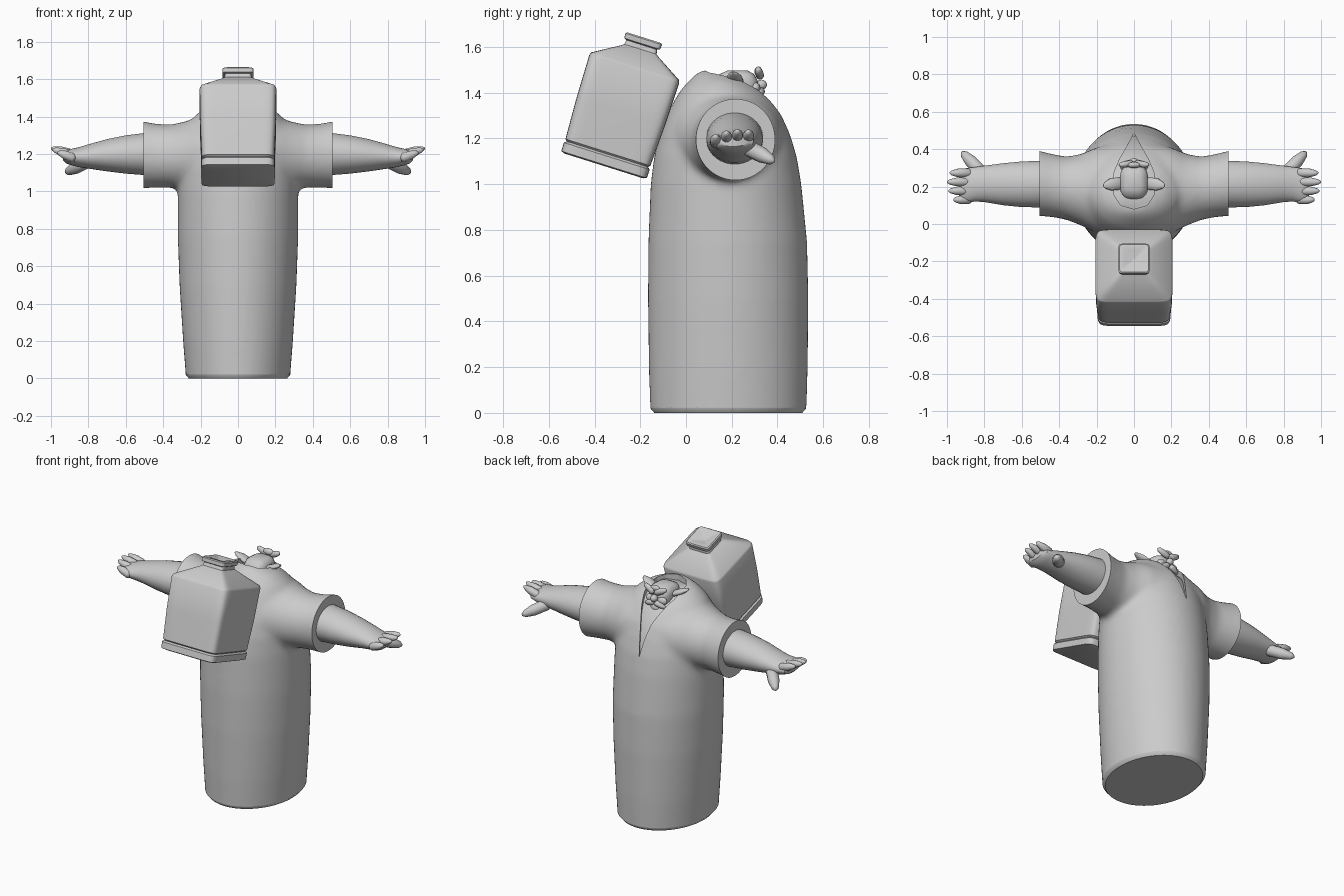
import bpy, bmesh, math
from mathutils import Vector, Matrix

cube = bpy.data.objects.get("Cube")
if cube:
    bpy.data.objects.remove(cube, do_unlink=True)

clay = bpy.data.materials.new("clay_grey")
clay.use_nodes = True
clay.diffuse_color = (0.6, 0.6, 0.6, 1)
clay.node_tree.nodes["Principled BSDF"].inputs["Base Color"].default_value = clay.diffuse_color


def activate(ob):
    bpy.ops.object.select_all(action='DESELECT')
    ob.select_set(True)
    bpy.context.view_layer.objects.active = ob


def make(name, bm, angle=40):
    bmesh.ops.recalc_face_normals(bm, faces=bm.faces)
    mesh = bpy.data.meshes.new(name)
    bm.to_mesh(mesh)
    bm.free()
    ob = bpy.data.objects.new(name, mesh)
    bpy.context.collection.objects.link(ob)
    mesh.materials.append(clay)
    activate(ob)
    bpy.ops.object.shade_smooth_by_angle(angle=math.radians(angle))
    return ob


def modify(ob, kind, apply=True, **settings):
    mod = ob.modifiers.new(kind.title(), kind)
    for key, value in settings.items():
        setattr(mod, key, value)
    if apply:
        activate(ob)
        bpy.ops.object.modifier_apply(modifier=mod.name)


def loft(bm, rings, sides=32, power=2):
    """Skin closed superellipse rings, each given as centre, half axis, half axis."""
    def bend(t):
        return math.copysign(abs(t) ** (2 / power), t)
    loops = []
    for centre, u, v in rings:
        turns = [math.tau * (i + 0.5) / sides for i in range(sides)]
        loops.append([bm.verts.new(Vector(centre) + Vector(u) * bend(math.cos(a))
                                   + Vector(v) * bend(math.sin(a))) for a in turns])
    for a, b in zip(loops, loops[1:]):
        for i in range(sides):
            j = (i + 1) % sides
            bm.faces.new((a[i], a[j], b[j], b[i]))
    bm.faces.new(loops[0][::-1])
    bm.faces.new(loops[-1])


def upright(rows, inset=0.0):
    """Rings from height, back y, front y and half width."""
    return [((0, (a + b) / 2, z - inset), (w - inset, 0, 0), (0, (b - a) / 2 - inset, 0))
            for z, a, b, w in rows]


def sideways(rows):
    """Rings along x from x, low y, high y, low z, high z."""
    return [((x, (a + b) / 2, (c + d) / 2), (0, (b - a) / 2, 0), (0, 0, (d - c) / 2))
            for x, a, b, c, d in rows]


def finger(bm, start, end, radius, flat=1.0, tip=0.55):
    """Rounded tapering tube."""
    start, end = Vector(start), Vector(end)
    axis = (end - start).normalized()
    u = axis.cross((0, 0, 1)).normalized()
    v = u.cross(axis)
    rings = []
    for t, r in ((0, 0.6), (0.15, 1), (0.6, 0.95), (0.9, tip), (1, tip * 0.3)):
        rings.append((start.lerp(end, t), u * radius * r, v * radius * r * flat))
    loft(bm, rings, 12)


def ball(bm, centre, size, turn=0):
    m = Matrix.Translation(centre) @ Matrix.Rotation(turn, 4, 'X') @ Matrix.Diagonal((*size, 1))
    bmesh.ops.create_uvsphere(bm, u_segments=20, v_segments=12, radius=1, matrix=m)


# Robe: trunk and flared sleeves fused into one soft surface
trunk = [(-0.06, -0.155, 0.525, 0.275), (0.02, -0.157, 0.527, 0.28), (0.2, -0.163, 0.533, 0.294),
         (0.5, -0.167, 0.536, 0.313), (0.75, -0.165, 0.53, 0.322), (1.0, -0.155, 0.505, 0.322),
         (1.12, -0.14, 0.485, 0.318), (1.22, -0.115, 0.455, 0.305), (1.3, -0.085, 0.42, 0.285),
         (1.36, -0.055, 0.38, 0.26), (1.41, -0.025, 0.335, 0.225), (1.45, 0.01, 0.28, 0.175),
         (1.48, 0.04, 0.21, 0.11), (1.5, 0.07, 0.13, 0.03)]
sleeve = [(0.05, -0.06, 0.44, 1.02, 1.42), (0.2, -0.05, 0.41, 1.0, 1.4), (0.28, -0.01, 0.375, 1.01, 1.375),
          (0.36, 0.022, 0.36, 1.02, 1.358), (0.44, 0.037, 0.375, 1.02, 1.362),
          (0.5, 0.042, 0.39, 1.017, 1.374), (0.57, 0.045, 0.405, 1.01, 1.385)]
bm = bmesh.new()
loft(bm, upright(trunk), 48)
for side in (1, -1):
    loft(bm, [((side * c[0], c[1], c[2]), u, v) for c, u, v in sideways(sleeve)], 40)
robe = make("robe", bm)
modify(robe, 'REMESH', mode='VOXEL', voxel_size=0.016)
modify(robe, 'SMOOTH', factor=0.5, iterations=12)

# Flat cuffs and chamfered hem
bm = bmesh.new()
bm.from_mesh(robe.data)
for point, normal in (((0.505, 0, 0), (1, 0, 0)), ((-0.505, 0, 0), (-1, 0, 0)), ((0, 0, 0.02), (0, 0, -1))):
    geom = bm.verts[:] + bm.edges[:] + bm.faces[:]
    bmesh.ops.bisect_plane(bm, geom=geom, plane_co=point, plane_no=normal, clear_outer=True)
    rim = [e for e in bm.edges if e.is_boundary]
    cap = bmesh.ops.holes_fill(bm, edges=rim, sides=0)["faces"]
hem = bmesh.ops.extrude_face_region(bm, geom=cap)["geom"]
bmesh.ops.delete(bm, geom=cap, context='FACES_ONLY')
for v in (g for g in hem if isinstance(g, bmesh.types.BMVert)):
    v.co = (v.co.x * 0.94, 0.185 + (v.co.y - 0.185) * 0.95, 0)
bmesh.ops.recalc_face_normals(bm, faces=bm.faces)
bm.to_mesh(robe.data)
bm.free()

# Teardrop neck opening
half = [(0.0, 0.485), (0.035, 0.42), (0.075, 0.35), (0.105, 0.28), (0.115, 0.22),
        (0.105, 0.15), (0.07, 0.1), (0.0, 0.08)]
outline = half + [(-x, y) for x, y in half[-2:0:-1]]
bm = bmesh.new()
base = bm.faces.new([bm.verts.new((x, y, 1.05)) for x, y in outline])
top = bmesh.ops.extrude_face_region(bm, geom=[base])["geom"]
bmesh.ops.translate(bm, vec=(0, 0, 0.7), verts=[g for g in top if isinstance(g, bmesh.types.BMVert)])
cutter = make("neck_cutter", bm)
modify(robe, 'BOOLEAN', operation='DIFFERENCE', object=cutter, solver='EXACT')
bpy.data.objects.remove(cutter, do_unlink=True)
activate(robe)
bpy.ops.object.shade_smooth_by_angle(angle=math.radians(40))

# Chest showing inside the opening
bm = bmesh.new()
loft(bm, upright(trunk[5:-1], 0.022), 48)
make("chest", bm)

# Arms and hands, mirrored
arm = [(0.42, 0.085, 0.34, 1.085, 1.315), (0.5, 0.088, 0.338, 1.087, 1.313), (0.6, 0.09, 0.335, 1.095, 1.3),
       (0.7, 0.1, 0.325, 1.107, 1.28), (0.8, 0.117, 0.312, 1.122, 1.252), (0.85, 0.12, 0.305, 1.13, 1.237),
       (0.89, 0.113, 0.3, 1.14, 1.228), (0.92, 0.115, 0.295, 1.15, 1.222), (0.935, 0.14, 0.27, 1.165, 1.21)]
bm = bmesh.new()
loft(bm, sideways(arm), 32)
modify(make("arms", bm), 'MIRROR', apply=False)
bm = bmesh.new()
for y, z, reach in ((0.13, 1.19, 0.965), (0.177, 1.205, 0.992), (0.225, 1.212, 1.0), (0.273, 1.21, 0.985)):
    finger(bm, (0.87, y, z - 0.015), (reach, y, z + 0.02), 0.025)
finger(bm, (0.8, 0.26, 1.165), (0.92, 0.385, 1.1), 0.036, tip=0.6)
modify(make("fingers", bm, 60), 'MIRROR', apply=False)

# Tilted square jar
jar = [(0, 0.18), (0.006, 0.196), (0.045, 0.197), (0.054, 0.186), (0.062, 0.195), (0.25, 0.203),
       (0.445, 0.206), (0.458, 0.2), (0.525, 0.088), (0.535, 0.074), (0.555, 0.07), (0.56, 0.082),
       (0.582, 0.084), (0.588, 0.078), (0.587, 0.05), (0.565, 0.012)]
bm = bmesh.new()
loft(bm, [((0, 0, s), (r, 0, 0), (0, r, 0)) for s, r in jar], 64, 10)
tilt = Matrix.Translation((0, -0.36, 1.08)) @ Matrix.Rotation(math.radians(-17.5), 4, 'X')
bmesh.ops.transform(bm, matrix=tilt, verts=bm.verts)
make("jar", bm, 35)

# Small head tipped forward between the shoulders
bm = bmesh.new()
loft(bm, upright([(1.34, 0.15, 0.29, 0.06), (1.4, 0.125, 0.315, 0.074), (1.45, 0.13, 0.315, 0.076),
                  (1.48, 0.145, 0.3, 0.068), (1.497, 0.18, 0.27, 0.04)]), 24, 3)
make("head", bm, 60)

# Ears, cheeks, brows and moustache, mirrored
bm = bmesh.new()
finger(bm, (0.06, 0.22, 1.44), (0.165, 0.205, 1.49), 0.035, 0.5, 0.5)
ball(bm, (0.04, 0.305, 1.42), (0.035, 0.02, 0.025))
finger(bm, (0.005, 0.325, 1.47), (0.08, 0.315, 1.505), 0.018, 1.1, 0.7)
finger(bm, (0.005, 0.33, 1.41), (0.075, 0.315, 1.385), 0.018)
modify(make("face_sides", bm, 60), 'MIRROR', apply=False)

# Nose, chin and head crest
bm = bmesh.new()
ball(bm, (0, 0.33, 1.435), (0.022, 0.024, 0.022))
ball(bm, (0, 0.305, 1.37), (0.04, 0.03, 0.03))
ball(bm, (0, 0.315, 1.495), (0.035, 0.016, 0.02), -0.3)
make("nose_chin_crest", bm, 60)
